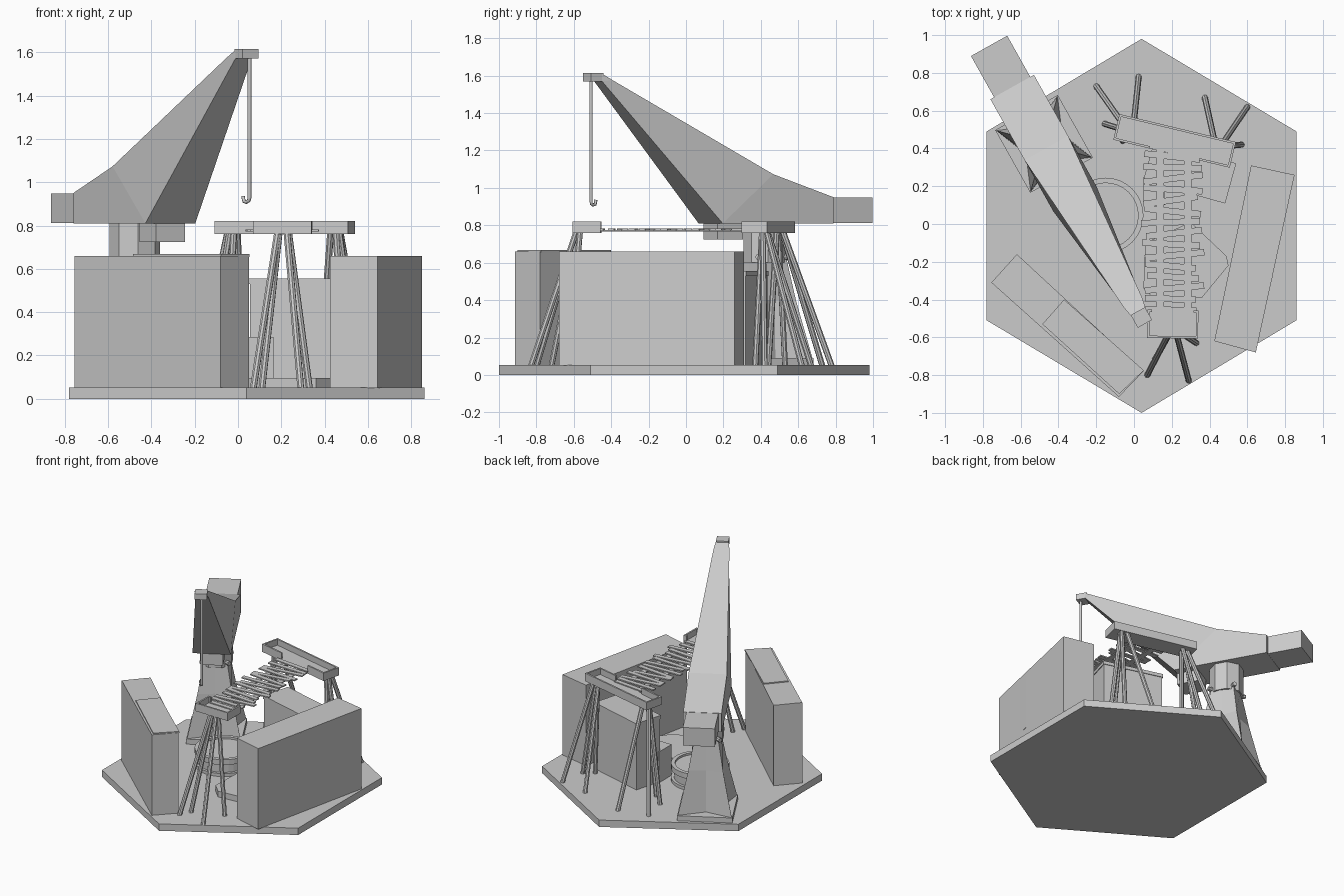
import bpy, bmesh, math, random
from mathutils import Vector, Matrix

if "Cube" in bpy.data.objects:
    bpy.data.objects.remove(bpy.data.objects["Cube"])

random.seed(4)
# crane frame: local x runs along the boom from its rear, local y across it
CRANE = Matrix.Translation((-0.645, 0.725, 0)) @ Matrix.Rotation(math.atan2(-0.872, 0.489), 4, 'Z')


def mesh(name, verts, faces, mat=None):
    me = bpy.data.meshes.new(name)
    me.from_pydata([tuple(v) for v in verts], [], faces)
    bm = bmesh.new()
    bm.from_mesh(me)
    bmesh.ops.recalc_face_normals(bm, faces=bm.faces)
    bm.to_mesh(me)
    bm.free()
    ob = bpy.data.objects.new(name, me)
    if mat:
        ob.matrix_world = mat
    bpy.context.collection.objects.link(ob)
    return ob


def loft(name, rings, mat=None):
    n = len(rings[0])
    verts = [v for r in rings for v in r]
    faces = [list(range(n)), list(range(len(verts) - n, len(verts)))]
    for k in range(len(rings) - 1):
        for i in range(n):
            j = (i + 1) % n
            faces.append([k * n + i, k * n + j, k * n + n + j, k * n + n + i])
    return mesh(name, verts, faces, mat)


def prism(name, pts, z0, z1, mat=None):
    return loft(name, [[(x, y, z) for x, y in pts] for z in (z0, z1)], mat)


def box(name, x0, x1, y0, y1, z0, z1, mat=None):
    return prism(name, [(x0, y0), (x1, y0), (x1, y1), (x0, y1)], z0, z1, mat)


def circle(r, z, n, x=0, y=0, phase=0):
    return [(x + r * math.cos(phase + math.tau * i / n), y + r * math.sin(phase + math.tau * i / n), z)
            for i in range(n)]


def beam(name, a, b, r, n=8):
    a, b = Vector(a), Vector(b)
    m = Matrix.Translation(a) @ (b - a).to_track_quat('Z', 'Y').to_matrix().to_4x4()
    ob = loft(name, [circle(r, 0, n), circle(r, (b - a).length, n)], m)
    return ob


def place(x, y, deg):
    return Matrix.Translation((x, y, 0)) @ Matrix.Rotation(math.radians(deg), 4, 'Z')


# hexagonal base
prism("base", [(0.04, 0.98), (-0.78, 0.49), (-0.78, -0.51), (0.04, -1.0), (0.86, -0.51), (0.86, 0.49)], 0, 0.052)

# large blocks around the edge
prism("left_block", [(-0.62, -0.16), (-0.755, -0.31), (-0.08, -0.915), (0.05, -0.78)], 0.05, 0.66)
prism("left_block_panel", [(-0.37, -0.40), (-0.485, -0.53), (-0.078, -0.90), (0.052, -0.775)], 0.655, 0.668)
prism("right_block", [(0.62, 0.31), (0.425, -0.62), (0.645, -0.68), (0.85, 0.26)], 0.05, 0.66)
prism("right_block_panel", [(0.64, -0.62), (0.655, -0.625), (0.733, -0.28), (0.72, -0.275)], 0.22, 0.655)

# back block with cap, small step, low slab
back = place(0.295, 0.275, -15.5)
box("back_block", -0.22, 0.22, -0.105, 0.105, 0.05, 0.53, back)
box("back_block_cap", -0.225, 0.225, -0.11, 0.11, 0.53, 0.555, back)
box("small_block", 0.05, 0.165, 0.1, 0.25, 0.05, 0.285)
prism("low_slab", [(0.30, 0.01), (0.49, -0.17), (0.50, -0.22), (0.36, -0.39), (0.12, -0.41), (0.05, -0.34),
                   (0.06, -0.1)], 0.05, 0.095)

# round tank with stepped rim
tank = [(0.2, 0.05), (0.2, 0.075), (0.18, 0.075), (0.18, 0.14), (0.2, 0.14), (0.2, 0.18), (0.172, 0.18), (0.172, 0.165)]
loft("round_tank", [circle(r, z, 32, -0.15, 0.045) for r, z in tank])

# crane tower: square foot, four splayed legs, octagonal neck
c = 0.345
box("tower_foot", c - 0.19, c + 0.19, -0.19, 0.19, 0.05, 0.09, CRANE)


def star(rc, rm, z):
    return [(c + (rm if i % 2 == 0 else rc) * math.cos(i * math.pi / 4),
             (rm if i % 2 == 0 else rc) * math.sin(i * math.pi / 4), z) for i in range(8)]


loft("tower_legs", [star(0.262, 0.11, 0.09), star(0.17, 0.1, 0.40), star(0.118, 0.1, 0.62)], CRANE)
loft("tower_neck", [circle(0.118, z, 8, c, 0, math.pi / 8) for z in (0.60, 0.815)], CRANE)
for i in range(4):
    a = math.pi / 4 + i * math.pi / 2
    d = Vector((math.cos(a), math.sin(a), 0))
    p = Vector((c, 0, 0.63))
    beam("tower_bolt", CRANE @ (p + d * 0.09), CRANE @ (p + d * 0.14), 0.016)

# crane cab under the boom
box("cab", 0.525, 0.68, -0.077, 0.077, 0.725, 0.815, CRANE)

# boom: side outline as (along, height, half width)
outline = [(0, 0.81, 0.132), (0, 0.95, 0.132), (0.37, 1.073, 0.132), (1.31, 1.575, 0.055),
           (1.37, 1.61, 0.043), (1.37, 1.57, 0.043), (0.68, 0.81, 0.132)]
n = len(outline)
faces = [[i, (i + 1) % n, (i + 1) % n + n, i + n] for i in range(n)]
for f in ([0, 1, 2, 6], [2, 3, 5, 6], [3, 4, 5]):
    faces += [f, [i + n for i in f]]
mesh("boom", [(s, sg * w, z) for sg in (1, -1) for s, z, w in outline], faces, CRANE)
box("boom_tip", 1.36, 1.437, -0.043, 0.043, 1.57, 1.614, CRANE)
box("counterweight", -0.25, 0.01, -0.11, 0.11, 0.812, 0.948, CRANE)

# cable and hook
cu = bpy.data.curves.new("cable_hook", 'CURVE')
cu.dimensions = '3D'
cu.bevel_depth = 0.009
cu.bevel_resolution = 1
cu.use_fill_caps = True
path = [(0, 1.58), (0, 0.93), (0.004, 0.915), (0.018, 0.908), (0.034, 0.912), (0.04, 0.935)]
sp = cu.splines.new('POLY')
sp.points.add(len(path) - 1)
for p, (d, z) in zip(sp.points, path):
    p.co = (0.053 - 0.75 * d, -0.508 + 0.65 * d, z, 1)
bpy.context.collection.objects.link(bpy.data.objects.new("cable_hook", cu))


# open trays at the bridge ends; gaps = (side, from, to) left open for the bridge
def tray(name, m, hx, hy, side, g0, g1):
    t = 0.012
    box(name + "_floor", -hx, hx, -hy, hy, 0.76, 0.775, m)
    for s in (-1, 1):
        x0, x1 = sorted((s * hx, s * (hx - t)))
        box(name + "_end_wall", x0, x1, -hy, hy, 0.76, 0.82, m)
        y0, y1 = sorted((s * hy, s * (hy - t)))
        spans = [(-hx, g0), (g1, hx)] if s == side else [(-hx, hx)]
        for a, b in spans:
            box(name + "_side_wall", a, b, y0, y1, 0.76, 0.82, m)


tray("front_tray", place(0.205, -0.53, -1), 0.135, 0.075, 1, -0.11, 0.11)
tray("back_tray", place(0.215, 0.44, -13.5), 0.317, 0.07, -1, -0.12, 0.15)

# splayed leg clusters: top centre, then feet
clusters = [((0.21, -0.56), [(0.07, -0.80), (0.11, -0.72), (0.29, -0.83), (0.33, -0.63)]),
            ((-0.01, 0.49), [(-0.20, 0.73), (0.025, 0.78), (-0.155, 0.53), (-0.06, 0.44)]),
            ((0.44, 0.41), [(0.375, 0.67), (0.60, 0.62), (0.57, 0.42), (0.50, 0.37)])]
for (tx, ty), feet in clusters:
    for fx, fy in feet:
        beam("tray_leg", (fx, fy, 0.045), (tx + 0.2 * (fx - tx), ty + 0.1 * (fy - ty), 0.765), 0.016)

# plank bridge on two rails
for x in (0.14, 0.285):
    box("bridge_rail", x - 0.02, x + 0.02, -0.5, 0.4, 0.768, 0.775)
for i in range(15):
    y = -0.455 + i * 0.058
    hw = random.uniform(0.13, 0.16)
    m = place(0.205 + random.uniform(-0.015, 0.015), y, random.uniform(-9, 9))
    box("bridge_plank", -hw, hw, -0.017, 0.017, 0.773, 0.782, m)
